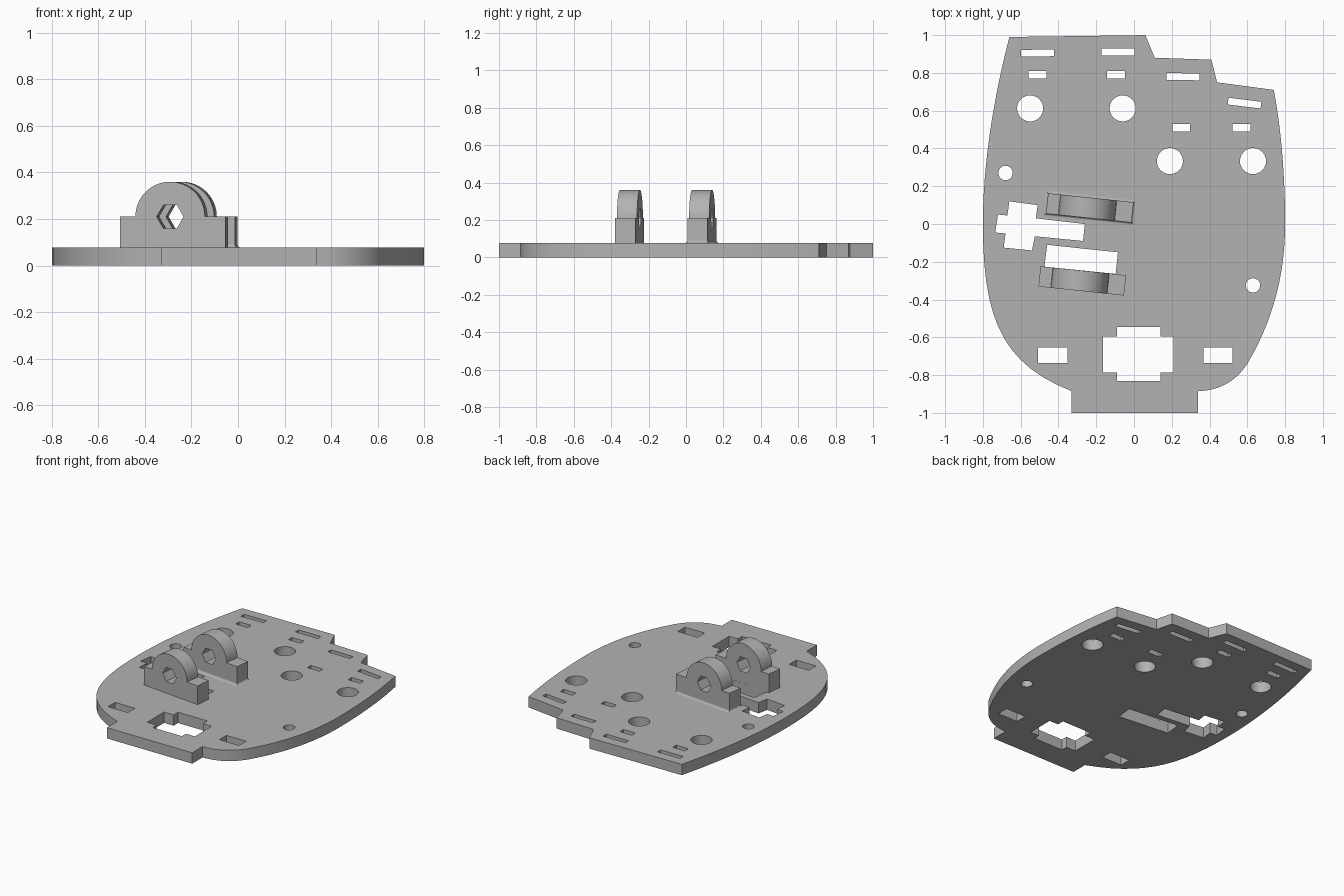
import bpy, bmesh
from math import sin, cos, pi, radians
from mathutils import Matrix, Vector
from mathutils.geometry import interpolate_bezier

cube = bpy.data.objects.get("Cube")
if cube:
    bpy.data.objects.remove(cube)

grey = bpy.data.materials.new("plain grey")
grey.use_nodes = True
grey.diffuse_color = (0.45, 0.45, 0.45, 1)
grey.node_tree.nodes["Principled BSDF"].inputs["Base Color"].default_value = (0.45, 0.45, 0.45, 1)

T = 0.077            # plate thickness
TILT = radians(-6)   # brackets stand slightly turned


def bezier(a, ha, hb, b, n=14):
    return [tuple(p) for p in interpolate_bezier(Vector(a), Vector(ha), Vector(hb), Vector(b), n)]


def rect(x, y, w, h, deg=0):
    c, s = cos(radians(deg)), sin(radians(deg))
    return [(x + c * u * w / 2 - s * v * h / 2, y + s * u * w / 2 + c * v * h / 2)
            for u, v in ((-1, -1), (1, -1), (1, 1), (-1, 1))]


def circle(x, y, r, n=32):
    return [(x + r * cos(2 * pi * i / n), y + r * sin(2 * pi * i / n)) for i in range(n)]


def finish(name, mesh, matrix):
    obj = bpy.data.objects.new(name, mesh)
    bpy.context.collection.objects.link(obj)
    obj.matrix_world = matrix
    mesh.materials.clear()
    mesh.materials.append(grey)
    bpy.ops.object.select_all(action='DESELECT')
    obj.select_set(True)
    bpy.context.view_layer.objects.active = obj
    bpy.ops.object.shade_smooth_by_angle(angle=radians(25))
    return obj


def extrude_profile(name, loops, depth, matrix):
    """Fill an outline with holes and extrude it to a closed solid."""
    curve = bpy.data.curves.new(name, 'CURVE')
    curve.dimensions = '2D'
    curve.fill_mode = 'BOTH'
    curve.extrude = depth / 2
    for loop in loops:
        spline = curve.splines.new('POLY')
        spline.points.add(len(loop) - 1)
        for pt, (x, y) in zip(spline.points, loop):
            pt.co = (x, y, 0, 1)
        spline.use_cyclic_u = True
    tmp = bpy.data.objects.new(name + " profile", curve)
    bpy.context.collection.objects.link(tmp)
    bpy.context.view_layer.update()
    mesh = bpy.data.meshes.new_from_object(tmp.evaluated_get(bpy.context.evaluated_depsgraph_get()))
    bpy.data.objects.remove(tmp)
    bpy.data.curves.remove(curve)
    bm = bmesh.new()
    bm.from_mesh(mesh)
    bmesh.ops.remove_doubles(bm, verts=bm.verts, dist=1e-5)
    bmesh.ops.recalc_face_normals(bm, faces=bm.faces)
    bm.to_mesh(mesh)
    bm.free()
    mesh.name = name
    return finish(name, mesh, matrix)


# Plate outline: tail tab, curved flanks, stepped far edge
outline = [(-0.33, -1), (0.34, -1)]
outline += bezier((0.34, -0.885), (0.46, -0.88), (0.54, -0.83), (0.6, -0.74))[:-1]
outline += bezier((0.6, -0.74), (0.73, -0.52), (0.8, -0.28), (0.8, 0))[:-1]
outline += bezier((0.8, 0), (0.8, 0.25), (0.78, 0.5), (0.74, 0.71))
outline += [(0.44, 0.75), (0.41, 0.87), (0.11, 0.88), (0.06, 1)]
outline += bezier((-0.66, 0.99), (-0.74, 0.68), (-0.8, 0.33), (-0.8, 0))[:-1]
outline += bezier((-0.8, 0), (-0.8, -0.5), (-0.7, -0.74), (-0.33, -0.885))

# Openings in the plate
holes = [circle(x, y, 0.069) for x, y in ((-0.55, 0.612), (-0.06, 0.612), (0.19, 0.333), (0.63, 0.333))]
holes += [circle(x, y, 0.038) for x, y in ((-0.68, 0.27), (0.63, -0.325))]
holes += [rect(x, y, 0.175, 0.036, a) for x, y, a in
          ((-0.51, 0.905, 1), (-0.085, 0.91, 0), (0.26, 0.78, -1), (0.585, 0.64, -7))]
holes += [rect(x, y, 0.095, 0.04) for x, y in ((-0.51, 0.79), (-0.095, 0.79), (0.25, 0.51), (0.57, 0.51))]
holes += [rect(x, -0.695, 0.155, 0.08) for x in (-0.43, 0.445)]
holes.append([(-0.165, -0.785), (-0.09, -0.785), (-0.09, -0.83), (0.14, -0.83), (0.14, -0.785), (0.21, -0.785),
              (0.21, -0.595), (0.14, -0.595), (0.14, -0.545), (-0.09, -0.545), (-0.09, -0.595), (-0.165, -0.595)])
holes.append([(-0.66, 0.12), (-0.51, 0.1), (-0.52, 0.03), (-0.26, 0), (-0.27, -0.09), (-0.525, -0.065),
              (-0.54, -0.14), (-0.69, -0.125), (-0.68, -0.05), (-0.735, -0.045), (-0.72, 0.05), (-0.67, 0.045)])
holes.append([(-0.46, -0.11), (-0.085, -0.15), (-0.097, -0.264), (-0.474, -0.226)])
extrude_profile("base_plate", [outline] + holes, T, Matrix.Translation((0, 0, T / 2)))

# Bracket profile: low block with a round boss and a hexagonal bore
L, R, CX, CZ = 0.455, 0.15, -0.012, 0.21
profile = [(-L / 2, T - 0.002), (L / 2, T - 0.002), (L / 2, CZ)]
profile += [(CX + R * cos(pi * i / 32), CZ + R * sin(pi * i / 32)) for i in range(33)]
profile += [(-L / 2, CZ)]
bore = circle(CX, CZ, 0.058, 6)

places = {"front_bracket": (-0.274, -0.301), "back_bracket": (-0.234, 0.085)}
for name, (x, y) in places.items():
    turn = Matrix.Translation((x, y, 0)) @ Matrix.Rotation(TILT, 4, 'Z')
    extrude_profile(name, [profile, bore], 0.108, turn @ Matrix.Rotation(pi / 2, 4, 'X'))

# Concave fillet around the foot of the back bracket
F, STEPS = 0.014, 5
bm = bmesh.new()
rings = []
for i in range(STEPS + 1):
    a = pi / 2 * i / STEPS
    grow, z = F * (1 - sin(a)), T + F * (1 - cos(a))
    rings.append([bm.verts.new((px, py, z)) for px, py in rect(0, 0, L + 2 * grow, 0.108 + 2 * grow)])
for low, high in zip(rings, rings[1:]):
    for k in range(4):
        n = (k + 1) % 4
        bm.faces.new((low[k], low[n], high[n], high[k]))
mesh = bpy.data.meshes.new("back_bracket_fillet")
bm.to_mesh(mesh)
bm.free()
finish("back_bracket_fillet", mesh,
       Matrix.Translation((*places["back_bracket"], 0)) @ Matrix.Rotation(TILT, 4, 'Z'))
